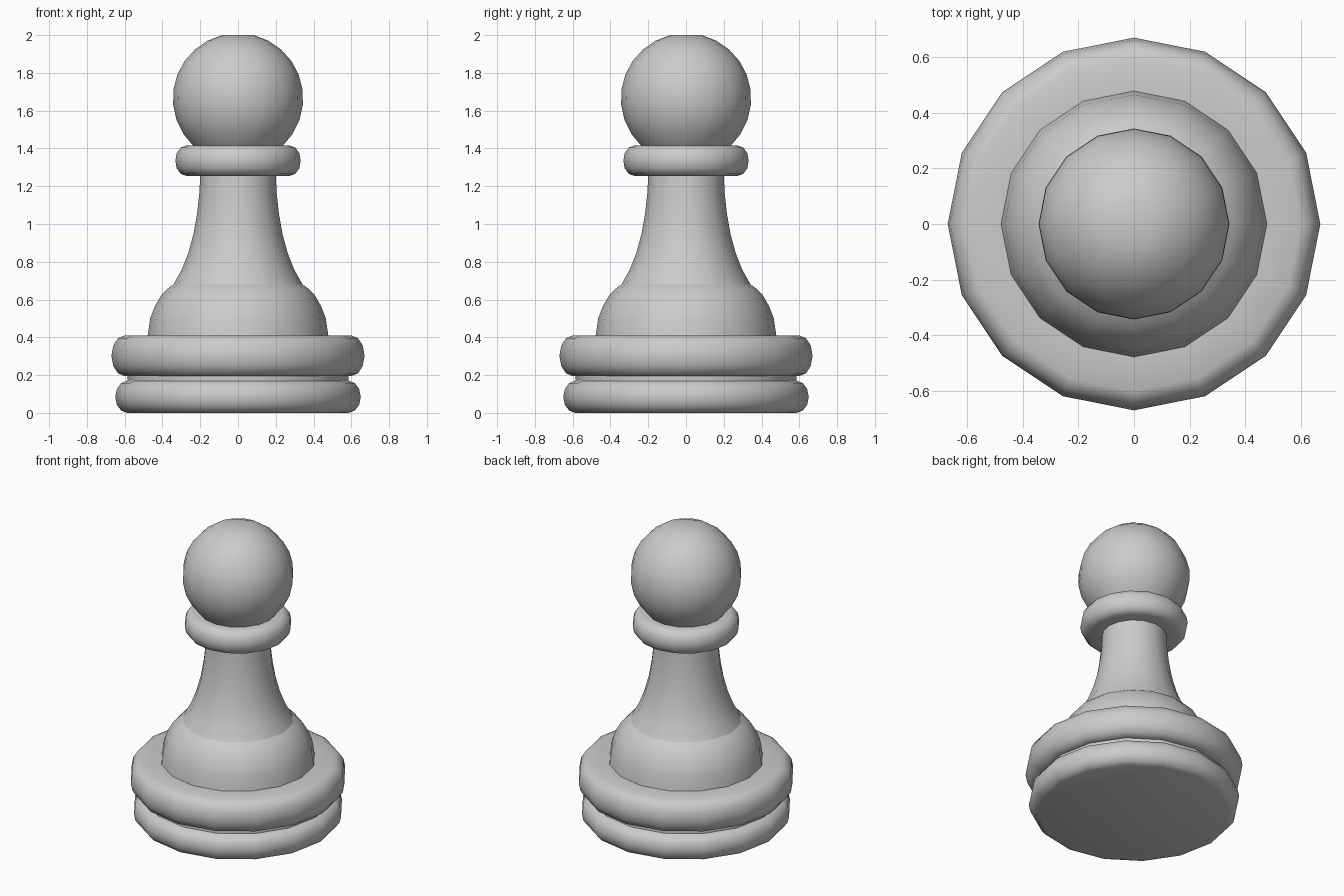
import bpy, bmesh, math

if "Cube" in bpy.data.objects:
    bpy.data.objects.remove(bpy.data.objects["Cube"])

SIDES = 16


def lathe(name, profile):
    """Spin an (r, z) profile, listed bottom to top, around the z axis."""
    bm = bmesh.new()
    rings = []
    for r, z in profile:
        if r == 0:
            rings.append([bm.verts.new((0, 0, z))] * SIDES)
        else:
            rings.append([bm.verts.new((r * math.cos(2 * math.pi * i / SIDES),
                                        r * math.sin(2 * math.pi * i / SIDES), z))
                          for i in range(SIDES)])
    for lo, hi in zip(rings, rings[1:]):
        for i in range(SIDES):
            j = (i + 1) % SIDES
            quad = [lo[i], lo[j], hi[j], hi[i]]
            bm.faces.new(list(dict.fromkeys(quad)))
    mesh = bpy.data.meshes.new(name)
    bm.to_mesh(mesh)
    bm.free()
    obj = bpy.data.objects.new(name, mesh)
    bpy.context.collection.objects.link(obj)
    bpy.ops.object.select_all(action='DESELECT')
    obj.select_set(True)
    bpy.context.view_layer.objects.active = obj
    bpy.ops.object.shade_smooth_by_angle(angle=math.radians(42))
    return obj


def bulge(r_flat, r_max, z0, z1, steps=6):
    """Rounded rim: half ellipse from the bottom edge to the top edge."""
    pts = []
    for k in range(steps + 1):
        a = math.pi * (k / steps - 0.5)
        pts.append((r_flat + (r_max - r_flat) * math.cos(a),
                    (z0 + z1) / 2 + (z1 - z0) / 2 * math.sin(a)))
    return pts


# Stacked base discs with a thin groove between them
lathe("lower_base", [(0, 0)] + bulge(0.585, 0.65, 0, 0.17))
lathe("base_groove", [(0.585, 0.17), (0.585, 0.195)])
lathe("upper_base", [(0.585, 0.195)] + bulge(0.6, 0.67, 0.195, 0.41) + [(0.478, 0.41)])

# Domed shoulder and flared neck
lathe("shoulder", [(0.478, 0.41), (0.465, 0.5), (0.44, 0.565), (0.405, 0.625),
                   (0.37, 0.66), (0.342, 0.68)])
lathe("neck", [(0.342, 0.68), (0.297, 0.76), (0.262, 0.85), (0.235, 0.95),
               (0.216, 1.06), (0.205, 1.16), (0.2, 1.255)])

# Collar ring
lathe("collar", [(0.2, 1.255)] + bulge(0.275, 0.332, 1.255, 1.415) + [(0.235, 1.415)])

# Ball head, cut slightly flat on top
head = []
for k in range(10):
    a = math.radians(-46.5 + k * 122.5 / 9)
    head.append((0.345 * math.cos(a), 1.665 + 0.345 * math.sin(a)))
head[-1] = (head[-1][0], 2.0)
lathe("head", head + [(0, 2.0)])
